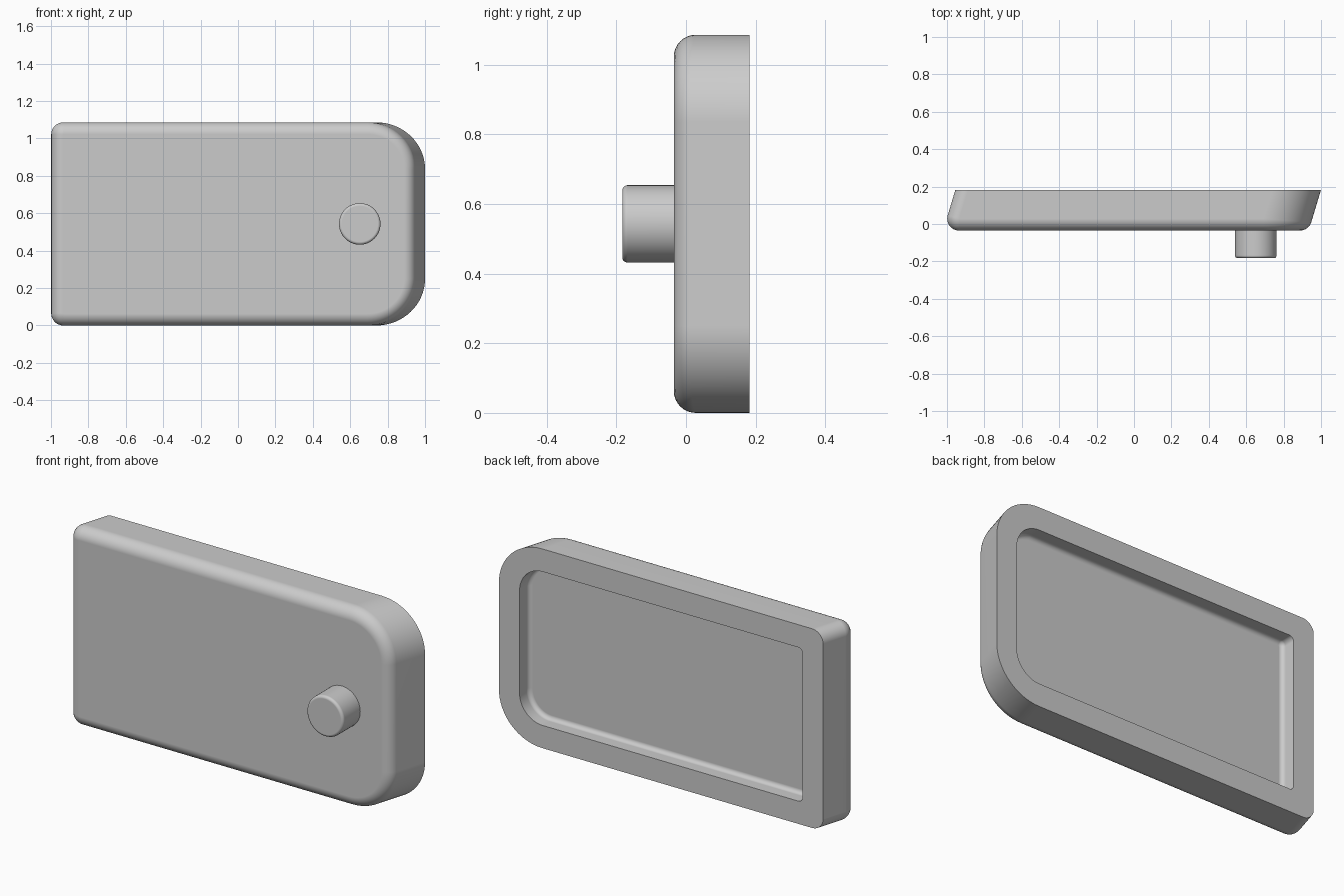
import bpy, bmesh
from math import sin, cos, pi, radians, sqrt
from mathutils import Matrix, Vector

if "Cube" in bpy.data.objects:
    bpy.data.objects.remove(bpy.data.objects["Cube"])

grey = bpy.data.materials.new("light_grey")
grey.use_nodes = True
colour = (0.6, 0.6, 0.6, 1)
grey.diffuse_color = colour
grey.node_tree.nodes["Principled BSDF"].inputs["Base Color"].default_value = colour

BACK, FRONT = 0.183, -0.035
LEFT, RIGHT, HEIGHT = -0.955, 1.0, 1.086
SLANT = 0.3          # sideways lean of the end walls
STEPS = 16           # segments per rounded corner
ARC = 8              # segments across each rounded edge


def outline(inset, big, small, stretch=1.0):
    """Points and directions of a rectangle with two large and two small corners."""
    x0, x1 = LEFT + inset, RIGHT - inset
    z0, z1 = inset, HEIGHT - inset
    bx, sx = big * stretch, small * stretch
    corners = [(x1 - bx, z1 - big, big, 0), (x0 + sx, z1 - small, small, 1),
               (x0 + sx, z0 + small, small, 2), (x1 - bx, z0 + big, big, 3)]
    points = []
    for cx, cz, r, quarter in corners:
        for i in range(STEPS + 1):
            a = (quarter + i / STEPS) * pi / 2
            point = Vector((cx + r * stretch * cos(a), BACK, cz + r * sin(a)))
            points.append((point, cos(a), sin(a)))
    return points


def finish(bm, name):
    bmesh.ops.recalc_face_normals(bm, faces=bm.faces)
    mesh = bpy.data.meshes.new(name)
    bm.to_mesh(mesh)
    bm.free()
    mesh.materials.append(grey)
    obj = bpy.data.objects.new(name, mesh)
    bpy.context.collection.objects.link(obj)
    bpy.ops.object.select_all(action="DESELECT")
    obj.select_set(True)
    bpy.context.view_layer.objects.active = obj
    bpy.ops.object.shade_smooth_by_angle(angle=radians(30))
    weighted = obj.modifiers.new("flat_face_normals", "WEIGHTED_NORMAL")
    weighted.keep_sharp = True


# Slanted panel: rounded front edge, flat rim, shallow hollow back
EDGE, RIM, DEPTH, COVE = 0.063, 0.124, 0.082, 0.023
lean = sqrt(1 + SLANT ** 2)
outer = outline(0, 0.25, 0.065, lean)
sections = [[] for _ in range(ARC + 1)]
for point, across, up in outer:
    # Constant-radius rounding between the leaning wall and the front face
    normal = Vector((across / lean, -SLANT * across / lean, up))
    drop = FRONT + EDGE + EDGE * normal.y - BACK
    centre = point + Vector((SLANT * drop, drop, 0)) - EDGE * normal
    for i, section in enumerate(sections):
        section.append(centre + EDGE * Vector((0, -1, 0)).slerp(normal, i / ARC))
sections.append([point for point, _, _ in outer])

floor = BACK - DEPTH
sections.append([p for p, _, _ in outline(RIM, 0.14, 0.026)])
for i in range(ARC + 1):
    a = i / ARC * pi / 2
    step = COVE * (1 - cos(a))
    ring = outline(RIM + step, 0.14 - step, 0.026 - step)
    sections.append([Vector((p.x, floor + COVE * (1 - sin(a)), p.z))
                     for p, _, _ in ring])

bm = bmesh.new()
rings = [[bm.verts.new(p) for p in section] for section in sections]
for lower, upper in zip(rings, rings[1:]):
    for i in range(len(lower)):
        j = (i + 1) % len(lower)
        bm.faces.new((lower[i], lower[j], upper[j], upper[i]))
bm.faces.new(rings[0])
bm.faces.new(rings[-1])
finish(bm, "hollow_panel")

# Round knob with a softened front edge
KNOB_FRONT, KNOB_BACK = -0.183, -0.02
bm = bmesh.new()
bmesh.ops.create_cone(
    bm, cap_ends=True, segments=64, radius1=0.111, radius2=0.111,
    depth=KNOB_BACK - KNOB_FRONT,
    matrix=Matrix.Translation((0.651, (KNOB_FRONT + KNOB_BACK) / 2, HEIGHT / 2))
    @ Matrix.Rotation(pi / 2, 4, "X"))
front_edges = [e for e in bm.edges
               if all(v.co.y < KNOB_FRONT + 0.001 for v in e.verts)]
bmesh.ops.bevel(bm, geom=front_edges, offset=0.015, segments=5,
                profile=0.5, affect="EDGES")
finish(bm, "knob")
